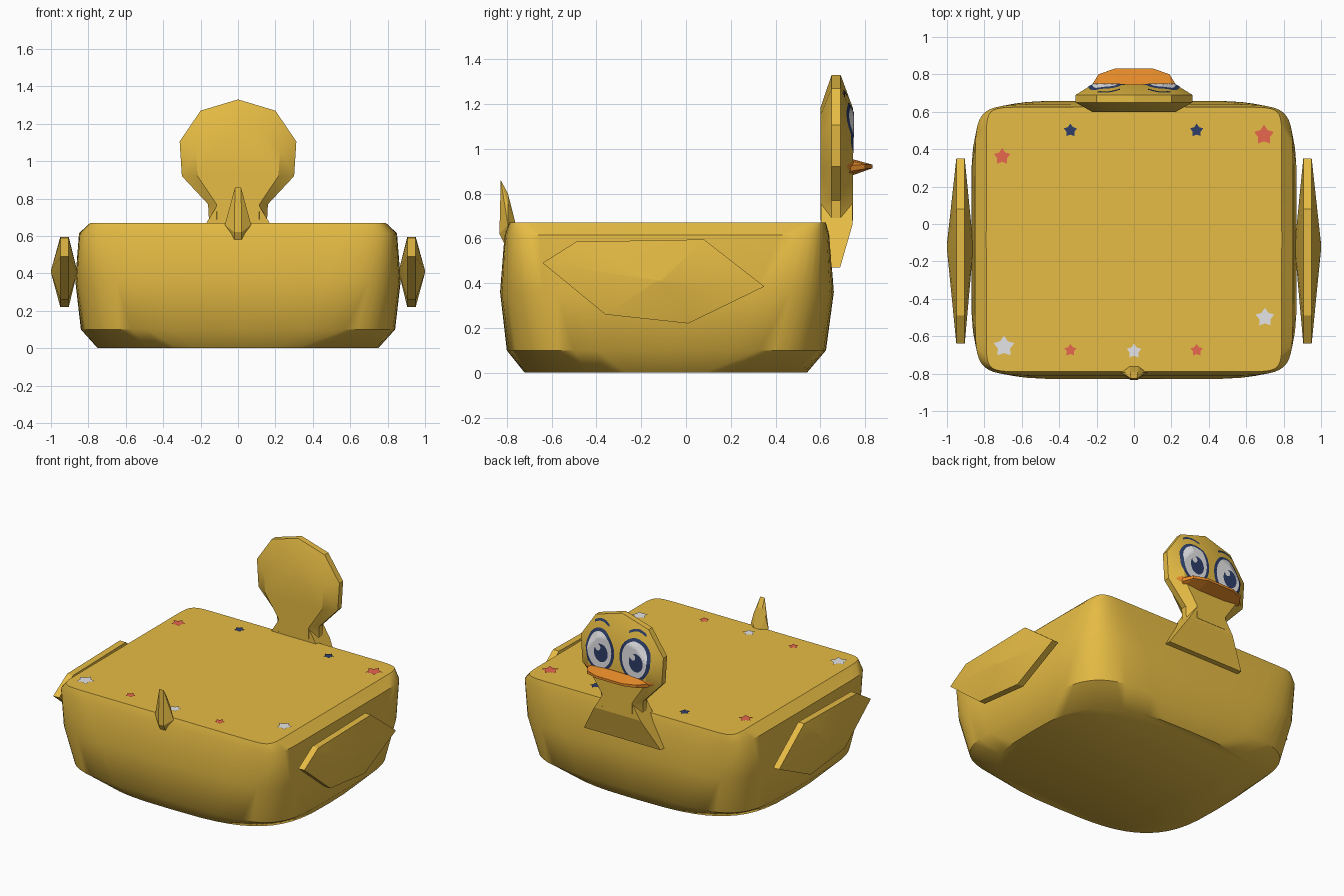
import bpy, bmesh, math
from mathutils import Vector
from mathutils.bvhtree import BVHTree

if "Cube" in bpy.data.objects:
    bpy.data.objects.remove(bpy.data.objects["Cube"])


def material(name, rgb):
    m = bpy.data.materials.new(name)
    m.diffuse_color = (*rgb, 1)
    m.use_nodes = True
    m.node_tree.nodes["Principled BSDF"].inputs["Base Color"].default_value = m.diffuse_color
    return m


YELLOW = material("yellow", (0.79, 0.50, 0.058))
ORANGE = material("orange", (0.83, 0.27, 0.023))
RED = material("coral red", (0.83, 0.14, 0.08))
NAVY = material("navy", (0.026, 0.048, 0.14))
WHITE = material("white", (0.86, 0.86, 0.88))


def finish(name, bm, mat, angle=None):
    me = bpy.data.meshes.new(name)
    bm.to_mesh(me)
    bm.free()
    me.materials.append(mat)
    ob = bpy.data.objects.new(name, me)
    bpy.context.collection.objects.link(ob)
    if angle:
        bpy.ops.object.select_all(action='DESELECT')
        ob.select_set(True)
        bpy.context.view_layer.objects.active = ob
        bpy.ops.object.shade_smooth_by_angle(angle=math.radians(angle))
    return ob


def loft(name, rings, mat, angle=None, tri=False):
    """Closed skin through rings of equal length, capped at both ends."""
    bm = bmesh.new()
    vs = [[bm.verts.new(p) for p in r] for r in rings]
    n = len(rings[0])
    for a, b in zip(vs, vs[1:]):
        for i in range(n):
            j = (i + 1) % n
            bm.faces.new((a[i], a[j], b[j], b[i]))
    bm.faces.new(vs[0])
    bm.faces.new(vs[-1])
    bmesh.ops.recalc_face_normals(bm, faces=bm.faces)
    if tri:
        bmesh.ops.triangulate(bm, faces=bm.faces)
    return finish(name, bm, mat, angle)


def hull(name, pts, mat, angle=None):
    """Convex solid; points are mirrored across x."""
    bm = bmesh.new()
    for x, y, z in pts:
        for s in ((1, -1) if x else (1,)):
            bm.verts.new((s * x, y, z))
    res = bmesh.ops.convex_hull(bm, input=bm.verts)
    junk = {v for v in res["geom_interior"] + res["geom_unused"] if isinstance(v, bmesh.types.BMVert)}
    bmesh.ops.delete(bm, geom=list(junk), context='VERTS')
    bmesh.ops.recalc_face_normals(bm, faces=bm.faces)
    return finish(name, bm, mat, angle)


# Body: stacked rounded rectangles
def rounded(hx, y0, y1, z, n, seg=48):
    cy, hy, out = (y0 + y1) / 2, (y1 - y0) / 2, []
    for i in range(seg):
        t = 2 * math.pi * i / seg
        c, s = math.cos(t), math.sin(t)
        px = math.copysign(abs(c) ** (2 / n), c) if abs(c) > 1e-6 else 0
        py = math.copysign(abs(s) ** (2 / n), s) if abs(s) > 1e-6 else 0
        out.append((hx * px, cy + hy * py, z))
    return out


loft("body", [rounded(0.75, -0.72, 0.54, 0.0, 3.2),
              rounded(0.84, -0.80, 0.625, 0.10, 5),
              rounded(0.87, -0.83, 0.66, 0.36, 6.5),
              rounded(0.85, -0.81, 0.64, 0.615, 11),
              rounded(0.79, -0.79, 0.625, 0.67, 20)], YELLOW, 41)

# Wings: six-sided plates with a slightly raised centre
WING = [(-0.64, 0.49), (-0.49, 0.585), (0.08, 0.595), (0.35, 0.385), (0.01, 0.22), (-0.36, 0.26)]
for side, name in ((1, "right_wing"), (-1, "left_wing")):
    def wing_ring(x, k):
        return [(side * x, -0.12 + (y + 0.12) * k, 0.41 + (z - 0.41) * k) for y, z in WING]
    loft(name, [wing_ring(0.86, 0.03), wing_ring(0.905, 1), wing_ring(0.95, 1), wing_ring(1.0, 0.03)], YELLOW, 30)

# Head: thick faceted disc with a domed front and back
half = [(0, 1.33), (0.2, 1.27), (0.312, 1.105), (0.30, 0.92), (0.16, 0.77), (0.155, 0.68)]
HEAD = half + [(-x, z) for x, z in reversed(half[1:])]


def head_ring(y, inner):
    if not inner:
        return [(x, y, z) for x, z in HEAD]
    return [(x * 0.72, y, 1 + (z - 1) * 0.55 if z > 1 else z) for x, z in HEAD]


head = loft("head", [head_ring(0.60, True), head_ring(0.65, False),
                     head_ring(0.69, False), head_ring(0.745, True)], YELLOW, 30, tri=True)
head_tree = BVHTree.FromPolygons([v.co.copy() for v in head.data.vertices],
                                 [list(p.vertices) for p in head.data.polygons])

# Neck bib flaring down over the back wall
hull("neck_bib", [(0.095, 0.602, 0.79), (0.095, 0.743, 0.79), (0.175, 0.602, 0.66),
                  (0.175, 0.743, 0.66), (0.29, 0.62, 0.47), (0.29, 0.688, 0.47)], YELLOW)

# Beak: wedge, thick at the root and thin at the tip
hull("beak", [(0.20, 0.72, 0.95), (0.20, 0.72, 0.885),
              (0.10, 0.745, 0.953), (0.10, 0.745, 0.882),
              (0.23, 0.735, 0.925), (0.23, 0.735, 0.90),
              (0.19, 0.80, 0.93), (0.19, 0.80, 0.91),
              (0.10, 0.832, 0.929), (0.10, 0.832, 0.913)], ORANGE)

# Tail spike at the front edge
hull("tail", [(0.016, -0.827, 0.86), (0.02, -0.833, 0.62), (0.02, -0.81, 0.575),
              (0.07, -0.795, 0.66), (0.045, -0.795, 0.75), (0.025, -0.762, 0.67),
              (0.02, -0.795, 0.80)], YELLOW)


# Painted face plates, draped onto the head surface
def drape(name, rows, mat, lift, closed=True):
    bm = bmesh.new()
    vs = []
    for row in rows:
        out = []
        for x, z in row:
            hit = head_tree.ray_cast(Vector((x, 2, z)), Vector((0, -1, 0)))[0]
            out.append(bm.verts.new((x, (hit.y if hit else 0.69) + lift, z)))
        vs.append(out)
    n = len(rows[0])
    for a, b in zip(vs, vs[1:]):
        for i in range(n if closed else n - 1):
            j = (i + 1) % n
            bm.faces.new((a[i], a[j], b[j], b[i]))
    if closed:
        bm.faces.new(vs[0])
    bm.normal_update()
    for f in bm.faces:
        if f.normal.y < 0:
            f.normal_flip()
    return finish(name, bm, mat)


def oval(cx, cz, rx, rz, rings=9, seg=28):
    return [[(cx + rx * k / rings * math.cos(2 * math.pi * i / seg),
              cz + rz * k / rings * math.sin(2 * math.pi * i / seg)) for i in range(seg)]
            for k in range(1, rings + 1)]


for s, side in ((1, "left"), (-1, "right")):
    cx = s * 0.132
    px = cx - 0.014
    drape(side + "_eye_outline", oval(cx, 1.065, 0.112, 0.142), NAVY, 0.003)
    drape(side + "_eye_white", oval(cx, 1.065, 0.092, 0.122), WHITE, 0.005)
    drape(side + "_pupil", oval(px, 1.05, 0.052, 0.062), NAVY, 0.007)
    drape(side + "_eye_spark", oval(px + 0.022, 1.085, 0.02, 0.022, 4), WHITE, 0.009)
    # eyebrow: thin arched strip
    arc = [(s * (0.075 + 0.12 * t / 8), 1.235 + 0.02 * math.sin(math.pi * t / 8)) for t in range(9)]
    drape(side + "_eyebrow", [[(x, z + d) for x, z in arc] for d in (-0.008, 0.008)], NAVY, 0.004, closed=False)

drape("beak_patch", oval(0, 0.922, 0.262, 0.036), ORANGE, 0.003)

# Stars painted on the top
STARS = [(-0.34, 0.50, 0.037, NAVY), (0.335, 0.50, 0.037, NAVY),
         (0.695, 0.475, 0.055, RED), (-0.705, 0.36, 0.046, RED),
         (-0.34, -0.675, 0.034, RED), (0.335, -0.675, 0.034, RED),
         (0.70, -0.50, 0.052, WHITE), (-0.695, -0.655, 0.058, WHITE), (0, -0.68, 0.041, WHITE)]
for k, (cx, cy, r, mat) in enumerate(STARS):
    bm = bmesh.new()
    ring = []
    for i in range(10):
        a, q = math.pi / 2 + i * math.pi / 5, r * (0.6 if i % 2 else 1)
        ring.append(bm.verts.new((cx + q * math.cos(a), cy + q * math.sin(a), 0.674)))
    bm.faces.new(ring)
    finish("star_%d" % (k + 1), bm, mat)
